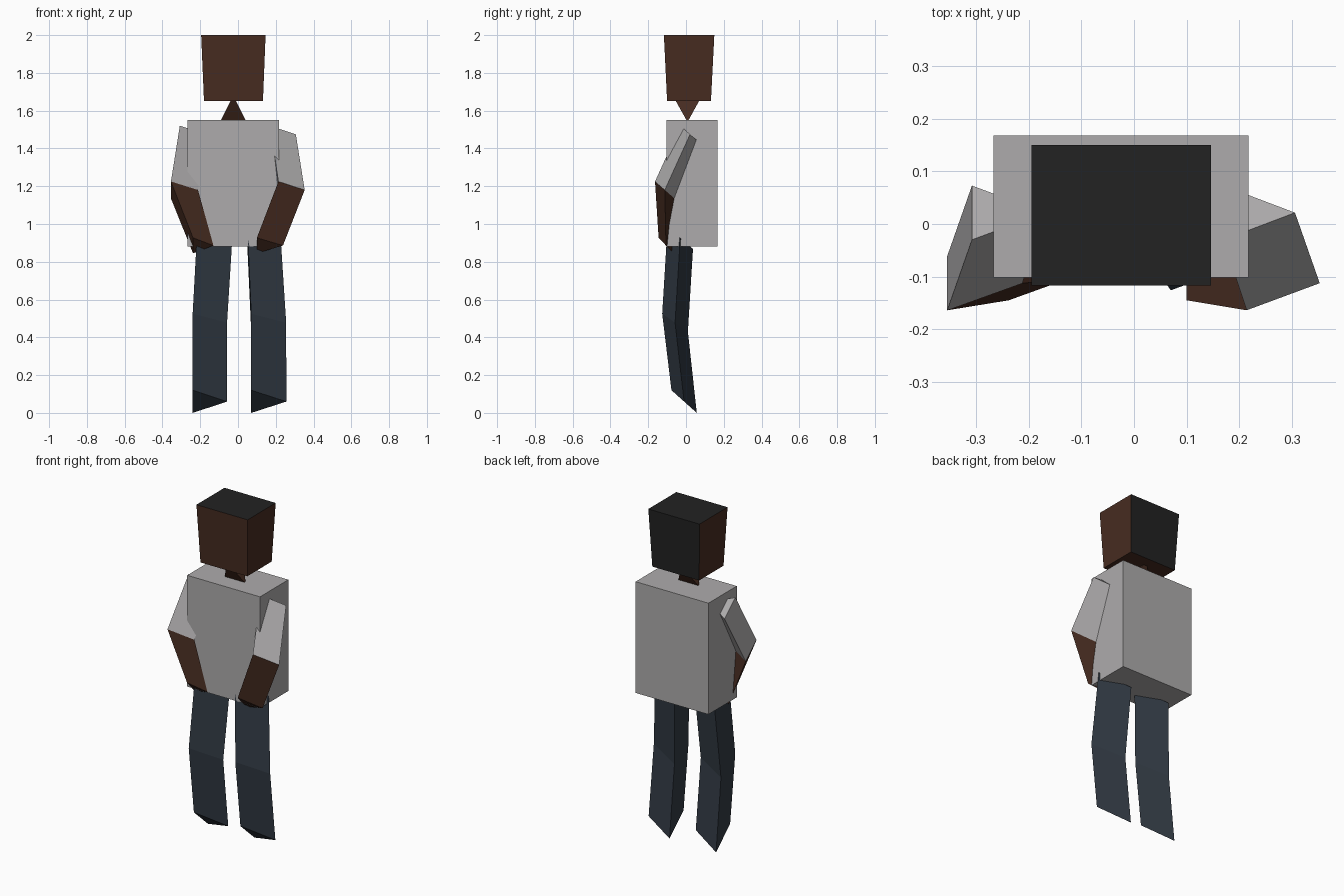
import bpy, bmesh
from mathutils import Vector

cube = bpy.data.objects.get("Cube")
if cube:
    bpy.data.objects.remove(cube)


def material(name, rgb):
    mat = bpy.data.materials.new(name)
    mat.use_nodes = True
    mat.diffuse_color = (*rgb, 1)
    bsdf = mat.node_tree.nodes["Principled BSDF"]
    bsdf.inputs["Base Color"].default_value = (*rgb, 1)
    bsdf.inputs["Roughness"].default_value = 0.9
    return mat


skin = material("brown skin", (0.063, 0.025, 0.015))
shirt = material("grey shirt", (0.42, 0.41, 0.413))
denim = material("dark denim", (0.031, 0.042, 0.057))
hair = material("black hair", (0.016, 0.016, 0.016))


def loft(name, rings, *mats):
    """Closed, flat-faced solid through rings of equal point count."""
    bm = bmesh.new()
    loops = [[bm.verts.new(p) for p in ring] for ring in rings]
    for low, high in zip(loops, loops[1:]):
        for i in range(len(low)):
            j = (i + 1) % len(low)
            bm.faces.new((low[i], low[j], high[j], high[i]))
    bm.faces.new(loops[0])
    bm.faces.new(loops[-1])
    bmesh.ops.recalc_face_normals(bm, faces=bm.faces)
    mesh = bpy.data.meshes.new(name)
    bm.to_mesh(mesh)
    bm.free()
    for mat in mats:
        mesh.materials.append(mat)
    obj = bpy.data.objects.new(name, mesh)
    bpy.context.collection.objects.link(obj)
    return obj


def rect(x0, x1, y0, y1, z):
    return [(x0, y0, z), (x1, y0, z), (x1, y1, z), (x0, y1, z)]


def tri(flat_x, tip_x, front, back):
    """Three-sided limb section: a front-back edge and a tip towards +x."""
    mid = (Vector(front) + Vector(back)) / 2
    return [(flat_x, *front), (tip_x, *mid), (flat_x, *back)]


# Torso
loft("torso", [rect(-0.267, 0.218, -0.102, 0.168, 0.88),
               rect(-0.267, 0.218, -0.102, 0.168, 1.55)], shirt)

# Head, with hair on the top and back faces
head = loft("head", [rect(-0.18, 0.132, -0.10, 0.132, 1.65),
                     rect(-0.195, 0.146, -0.117, 0.15, 2.0)], skin, hair)
for face in head.data.polygons:
    if face.normal.z > 0.9 or face.normal.y > 0.9:
        face.material_index = 1

# Neck: wedge that turns from a sideways edge to a front-back edge
bm = bmesh.new()
for point in [(-0.095, 0.008, 1.54), (0.045, 0.008, 1.54),
              (-0.025, -0.07, 1.68), (-0.025, 0.085, 1.68)]:
    bm.verts.new(point)
bmesh.ops.convex_hull(bm, input=bm.verts)
mesh = bpy.data.meshes.new("neck")
bm.to_mesh(mesh)
bm.free()
mesh.materials.append(skin)
bpy.context.collection.objects.link(bpy.data.objects.new("neck", mesh))

# Limbs: x of (flat edge, tip) at each joint, for each side
arms = {"left": [(0.17, 0.306), (0.214, 0.353), (0.10, 0.238)],
        "right": [(-0.308, -0.17), (-0.355, -0.212), (-0.238, -0.13)]}
legs = {"left": [(0.05, 0.226), (0.07, 0.255), (0.07, 0.256)],
        "right": [(-0.215, -0.03), (-0.24, -0.058), (-0.24, -0.058)]}

for side in ("left", "right"):
    shoulder, elbow, hand = [
        tri(*x, *yz) for x, yz in zip(arms[side], [
            ((-0.03, 1.52), (0.073, 1.43)),
            ((-0.164, 1.225), (-0.061, 1.135)),
            ((-0.145, 0.927), (-0.067, 0.845))])]
    loft(side + "_upper_arm", [shoulder, elbow], shirt)
    loft(side + "_forearm", [elbow, hand], skin)

    hip, knee, foot = [
        tri(*x, *yz) for x, yz in zip(legs[side], [
            ((-0.098, 0.985), (0.037, 0.868)),
            ((-0.126, 0.525), (0.01, 0.43)),
            ((-0.077, 0.12), (0.057, 0.0))])]
    loft(side + "_leg", [hip, knee, foot], denim)
